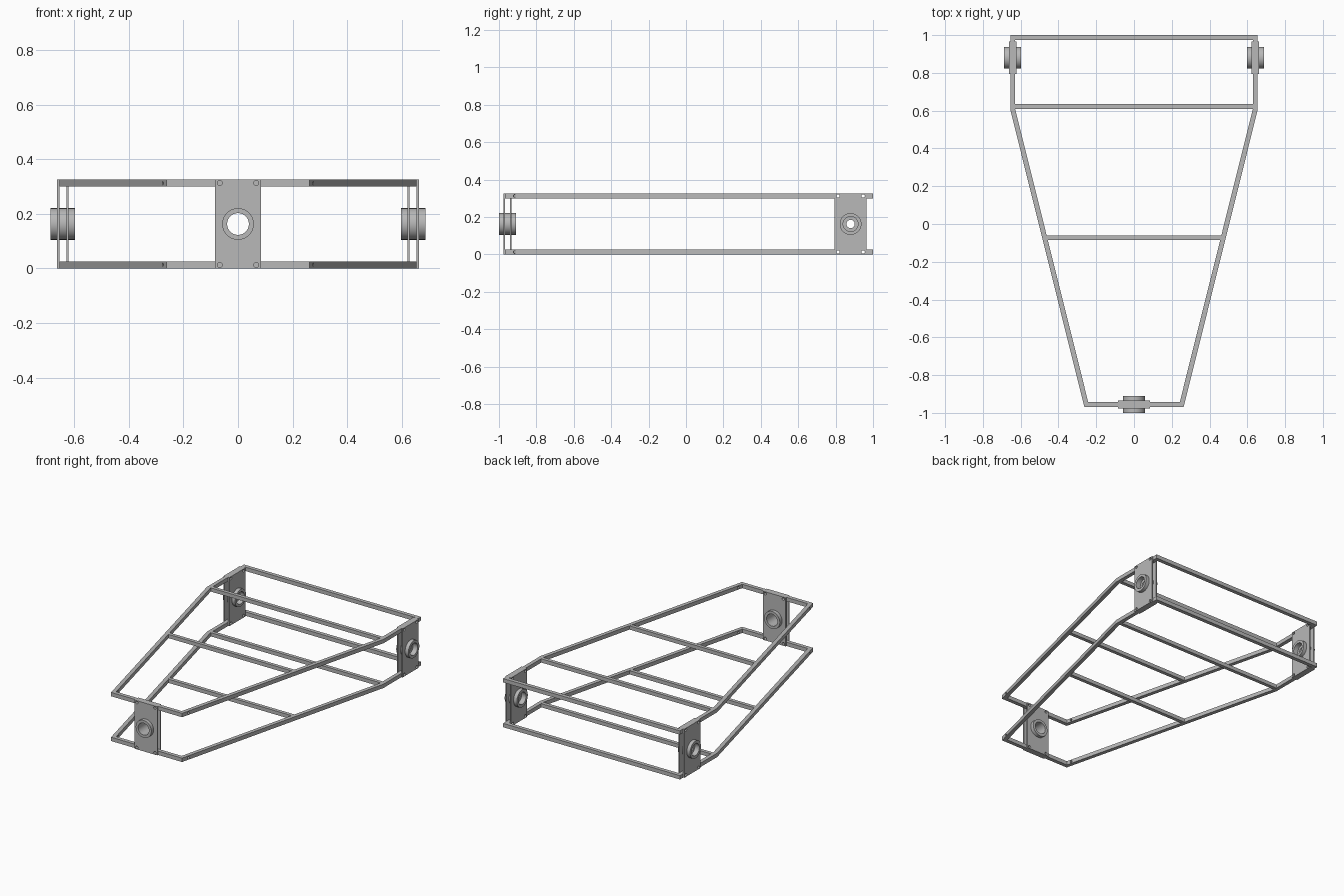
import bpy, bmesh
from math import pi, cos, sin, atan2
from mathutils import Matrix, Vector

cube = bpy.data.objects.get("Cube")
if cube:
    bpy.data.objects.remove(cube, do_unlink=True)

BAR = 0.026       # square bar size
HEIGHT = 0.326    # overall frame height
PLATE = 0.008     # mounting plate thickness
MID = HEIGHT / 2

steel = bpy.data.materials.new("plain grey steel")
steel.use_nodes = True
grey = (0.48, 0.48, 0.48, 1)
steel.diffuse_color = grey
steel.node_tree.nodes["Principled BSDF"].inputs["Base Color"].default_value = grey


def finish(name, bm):
    bmesh.ops.recalc_face_normals(bm, faces=bm.faces)
    mesh = bpy.data.meshes.new(name)
    bm.to_mesh(mesh)
    bm.free()
    mesh.materials.append(steel)
    obj = bpy.data.objects.new(name, mesh)
    bpy.context.collection.objects.link(obj)
    return obj


def add_box(bm, center, size):
    mat = Matrix.Translation(center) @ Matrix.Diagonal((*size, 1))
    bmesh.ops.create_cube(bm, size=1, matrix=mat)


def add_rod(bm, matrix, x, z, radius, length, segments=24):
    # Cylinder along the local y axis
    mat = matrix @ Matrix.Translation((x, 0, z)) @ Matrix.Rotation(pi / 2, 4, "X")
    bmesh.ops.create_cone(bm, cap_ends=True, segments=segments, radius1=radius,
                          radius2=radius, depth=length, matrix=mat)


def cut(obj, cutter):
    mod = obj.modifiers.new("holes", "BOOLEAN")
    mod.operation = "DIFFERENCE"
    mod.solver = "EXACT"
    mod.object = cutter
    graph = bpy.context.evaluated_depsgraph_get()
    mesh = bpy.data.meshes.new_from_object(obj.evaluated_get(graph))
    obj.modifiers.clear()
    obj.data = mesh


def inset(points, width):
    # Mitred inner outline of a counter-clockwise polygon
    result = []
    for i, p in enumerate(points):
        a = (p - points[i - 1]).normalized()
        b = (points[(i + 1) % len(points)] - p).normalized()
        na, nb = Vector((-a.y, a.x)), Vector((-b.y, b.x))
        result.append(p + (na + nb) * width / (1 + na.dot(nb)))
    return result


# Outline of the frame, mirrored from the left half
half = [Vector(p) for p in ((0.263, -0.968), (0.655, 0.605), (0.655, 1.0))]
outline = half + [Vector((-p.x, p.y)) for p in reversed(half)]
inner = inset(outline, BAR)


def frame(name, z):
    bm = bmesh.new()
    rings = [[bm.verts.new((p.x, p.y, h)) for p in pts]
             for pts, h in ((outline, z), (outline, z + BAR), (inner, z + BAR), (inner, z))]
    for ring, nxt in zip(rings, rings[1:] + rings[:1]):
        for i in range(len(ring)):
            j = (i + 1) % len(ring)
            bm.faces.new((ring[i], ring[j], nxt[j], nxt[i]))
    return finish(name, bm)


def hub(name, matrix, profile, segments=48):
    bm = bmesh.new()
    rings = []
    for r, y in profile:
        rings.append([bm.verts.new(matrix @ Vector((r * cos(2 * pi * k / segments), y,
                                                   r * sin(2 * pi * k / segments))))
                      for k in range(segments)])
    for ring, nxt in zip(rings, rings[1:] + rings[:1]):
        for k in range(segments):
            j = (k + 1) % segments
            bm.faces.new((ring[k], ring[j], nxt[j], nxt[k]))
    obj = finish(name, bm)
    bpy.ops.object.select_all(action="DESELECT")
    obj.select_set(True)
    bpy.context.view_layer.objects.active = obj
    bpy.ops.object.shade_smooth_by_angle()


frames = [frame("lower_frame", 0), frame("upper_frame", HEIGHT - BAR)]

# Cross bars joining the two sides at each level
for level, z in (("lower", BAR / 2), ("upper", HEIGHT - BAR / 2)):
    for part, y, width in (("rear", 0.622, 1.262), ("middle", -0.073, 0.925)):
        bm = bmesh.new()
        add_box(bm, (0, y, z), (width, 0.024, BAR - 0.001))
        finish(f"{level}_{part}_crossbar", bm)

# Small holes near the front ends of the slanted sides
bm = bmesh.new()
slope = half[1] - half[0]
for side in (1, -1):
    turn = atan2(slope.y, slope.x * side)
    place = Matrix.Translation((side * 0.264, -0.914, MID)) @ Matrix.Rotation(turn, 4, "Z")
    for z in (-1, 1):
        add_rod(bm, place, 0, z * (MID - BAR / 2), 0.007, 0.08, 16)
corner_cutter = finish("corner_hole_cutter", bm)
for f in frames:
    cut(f, corner_cutter)
bpy.data.objects.remove(corner_cutter, do_unlink=True)

# Mounting stations: paired plates with a hub through them
plain = [(0.058, -0.045), (0.058, 0.045), (0.04, 0.045), (0.04, -0.045)]
stepped = plain[:3] + [(0.04, 0.012), (0.022, 0.012), (0.022, -0.012), (0.04, -0.012)] + plain[3:]
stations = (("front", (0, -0.955), 0, plain),
            ("left", (0.642, 0.88), pi / 2, stepped),
            ("right", (-0.642, 0.88), -pi / 2, stepped))
for name, (x, y), turn, profile in stations:
    place = Matrix.Translation((x, y, MID)) @ Matrix.Rotation(turn, 4, "Z")
    bm = bmesh.new()
    add_rod(bm, place, 0, 0, 0.057, 0.12, 48)
    for sx in (-1, 1):
        for sz in (-1, 1):
            add_rod(bm, place, sx * 0.067, sz * (MID - BAR / 2), 0.009, 0.12)
    cutter = finish("hole_cutter", bm)
    for side, sy in (("outer", -1), ("inner", 1)):
        bm = bmesh.new()
        add_box(bm, (0, sy * (BAR + PLATE) / 2, 0), (0.17, PLATE, HEIGHT))
        bm.transform(place)
        cut(finish(f"{name}_{side}_plate", bm), cutter)
    for f in frames:
        cut(f, cutter)
    bpy.data.objects.remove(cutter, do_unlink=True)
    hub(f"{name}_hub", place, profile)
